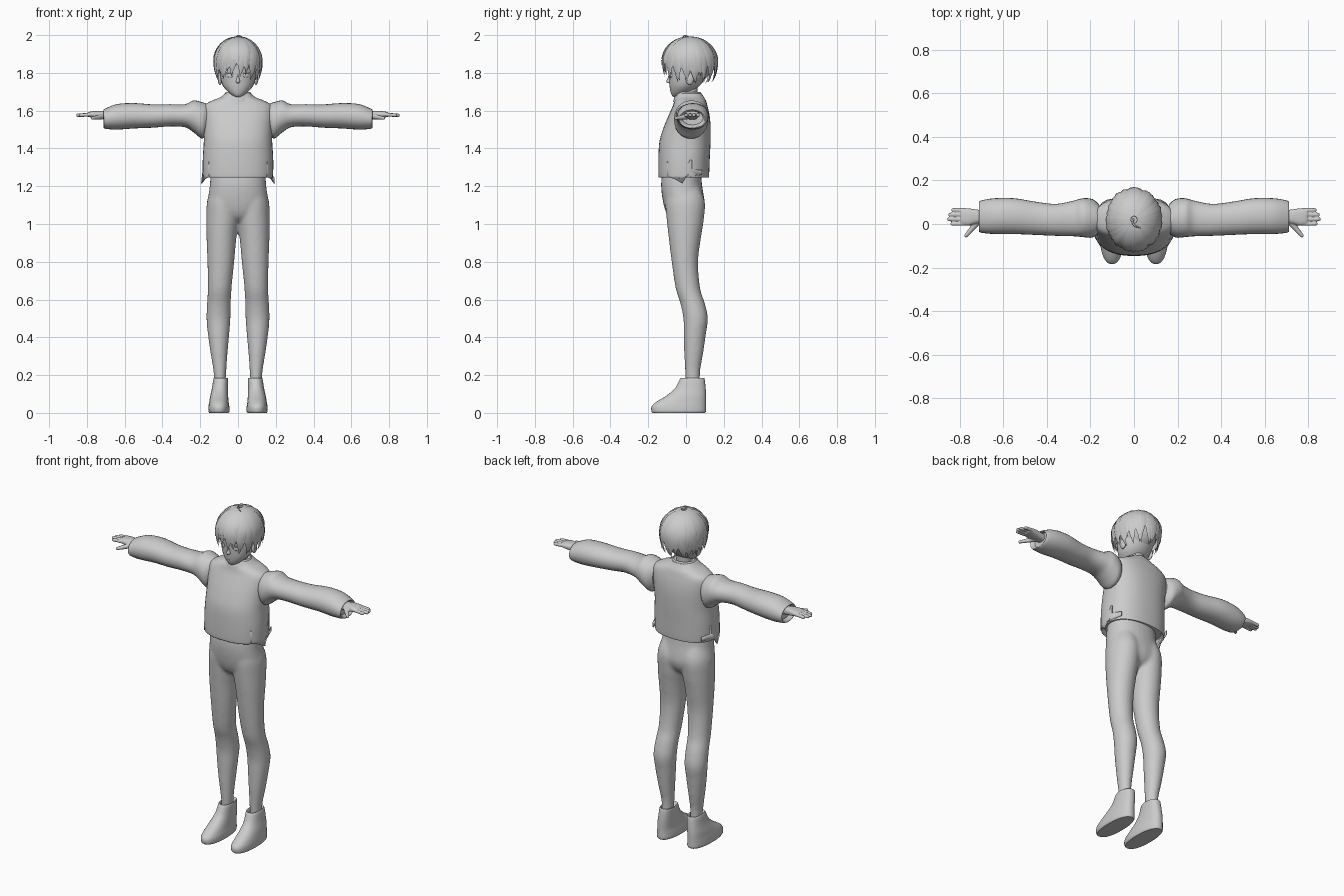
import bpy, bmesh, math, random
from mathutils import Vector, Matrix

random.seed(4)
cube = bpy.data.objects.get("Cube")
if cube:
    bpy.data.objects.remove(cube)

grey = bpy.data.materials.new("plain grey")
grey.use_nodes = True
grey.diffuse_color = (0.6, 0.6, 0.6, 1)
grey.node_tree.nodes["Principled BSDF"].inputs["Base Color"].default_value = grey.diffuse_color


def blend(rows, steps):
    """Catmull-Rom interpolation through a list of rows."""
    out = []
    for i in range(len(rows) - 1):
        p0, p1, p2 = rows[max(i - 1, 0)], rows[i], rows[i + 1]
        p3 = rows[min(i + 2, len(rows) - 1)]
        for k in range(steps):
            t = k / steps
            out.append([b + t / 2 * (c - a + t * (2 * a - 5 * b + 4 * c - d + t * (3 * (b - c) + d - a)))
                        for a, b, c, d in zip(p0, p1, p2, p3)])
    return out + [list(rows[-1])]


def skin(bm, rings, caps=True):
    """Join rings of points with quads."""
    rings = [[bm.verts.new(p) for p in ring] for ring in rings]
    for lower, upper in zip(rings, rings[1:]):
        n = len(lower)
        for i in range(n):
            j = (i + 1) % n
            bm.faces.new((lower[i], lower[j], upper[j], upper[i]))
    if caps:
        bm.faces.new(rings[0][::-1])
        bm.faces.new(rings[-1])


def loft(bm, rows, axis="z", power=2.0, n=28, steps=4):
    """Rows are (position, min a, max a, min b, max b) across the axis."""
    rings = []
    for t, a0, a1, b0, b1 in blend(rows, steps):
        ring = []
        for i in range(n):
            ang = math.tau * i / n
            c, s = math.cos(ang), math.sin(ang)
            a = (a0 + a1) / 2 + (a1 - a0) / 2 * math.copysign(abs(c) ** (2 / power), c)
            b = (b0 + b1) / 2 + (b1 - b0) / 2 * math.copysign(abs(s) ** (2 / power), s)
            ring.append((a, b, t) if axis == "z" else (t, a, b))
        rings.append(ring)
    skin(bm, rings)


def even(rows):
    """Expand (position, half width, min b, max b) rows."""
    return [(t, -w, w, b0, b1) for t, w, b0, b1 in rows]


def ball(bm, centre, radii):
    mat = Matrix.Translation(centre) @ Matrix.Diagonal((*radii, 1))
    bmesh.ops.create_uvsphere(bm, u_segments=24, v_segments=16, radius=1, matrix=mat)


def finish(bm, name, mirror=False, voxel=0, smooth=0, angle=40, thick=0):
    bmesh.ops.recalc_face_normals(bm, faces=bm.faces)
    mesh = bpy.data.meshes.new(name)
    bm.to_mesh(mesh)
    bm.free()
    mesh.materials.append(grey)
    ob = bpy.data.objects.new(name, mesh)
    bpy.context.collection.objects.link(ob)
    bpy.ops.object.select_all(action="DESELECT")
    ob.select_set(True)
    bpy.context.view_layer.objects.active = ob
    bpy.ops.object.shade_smooth_by_angle(angle=math.radians(angle))
    if thick:
        ob.modifiers.new("thickness", "SOLIDIFY").thickness = thick
    if mirror:
        ob.modifiers.new("mirror", "MIRROR").use_clip = False
    if voxel:
        mod = ob.modifiers.new("fuse", "REMESH")
        mod.mode, mod.voxel_size, mod.use_smooth_shade = "VOXEL", voxel, True
        mod = ob.modifiers.new("relax", "SMOOTH")
        mod.iterations = smooth
    return ob


# Legs and hips fused into one smooth surface
bm = bmesh.new()
loft(bm, [(.14, .065, .125, 0, .075), (.22, .062, .13, -.005, .075), (.32, .055, .146, -.01, .092),
          (.42, .046, .16, -.012, .106), (.5, .04, .167, -.014, .116), (.58, .038, .164, -.03, .1),
          (.66, .034, .16, -.055, .075), (.8, .02, .162, -.076, .064), (.93, .008, .167, -.092, .08),
          (1.02, -.005, .168, -.102, .094), (1.12, -.01, .164, -.11, .1), (1.2, .01, .14, -.1, .07)])
hips = bmesh.new()
loft(bm, even([(1.01, .05, -.06, .04), (1.04, .11, -.095, .08), (1.1, .158, -.118, .1),
               (1.2, .15, -.132, .086), (1.29, .143, -.125, .078)]), power=2.2)
hips.free()
finish(bm, "legs", mirror=True, voxel=.009, smooth=8)

# Ankle-high shoes with flat soles
bm = bmesh.new()
loft(bm, [(0, .05, .152, -.176, .1), (.01, .045, .157, -.183, .106), (.035, .046, .156, -.182, .106),
          (.06, .05, .152, -.155, .106), (.09, .052, .147, -.105, .106), (.13, .053, .138, -.058, .104),
          (.18, .053, .13, -.032, .098), (.183, .06, .123, -.025, .09), (.165, .065, .12, -.01, .08)],
     power=2.3)
finish(bm, "shoes", mirror=True)

# Jacket body
bm = bmesh.new()
loft(bm, even([(1.27, .17, -.13, .105), (1.25, .18, -.14, .118), (1.255, .185, -.146, .122),
               (1.35, .186, -.146, .126), (1.44, .181, -.14, .13), (1.52, .183, -.115, .13),
               (1.58, .187, -.09, .124), (1.625, .182, -.07, .114), (1.652, .14, -.062, .106),
               (1.67, .095, -.056, .096), (1.69, .07, -.05, .084)]), power=2.35, n=40)
finish(bm, "jacket", angle=50)

# Collar in two overlapping bands
bm = bmesh.new()
for lift, grow in ((0, .008), (.018, 0)):
    loft(bm, even([(1.645 + lift, .082 + grow, -.06 - grow, .092 + grow),
                   (1.675 + lift, .068 + grow, -.052 - grow, .08 + grow),
                   (1.68 + lift, .062, -.045, .074), (1.66 + lift, .058, -.04, .07)]))
finish(bm, "collar")

# Loose pointed flaps on the jacket sides
bm = bmesh.new()
outline = [(-.1, 1.33), (-.1, 1.25), (-.065, 1.24), (-.02, 1.215), (0, 1.25),
           (.085, 1.26), (.085, 1.285), (.03, 1.29), (.03, 1.34)]
bm.faces.new([bm.verts.new((.19 - 3.5 * y * y + max(0, 1.26 - z) * .15, y, z)) for y, z in outline])
finish(bm, "side_flaps", mirror=True, thick=.006)

# Puffed sleeves with hollow cuffs
bm = bmesh.new()
loft(bm, [(.16, -.04, .09, 1.48, 1.635), (.19, -.062, .114, 1.452, 1.645), (.235, -.06, .118, 1.485, 1.654),
          (.28, -.056, .106, 1.512, 1.634), (.36, -.054, .092, 1.517, 1.634), (.45, -.05, .102, 1.51, 1.633),
          (.55, -.046, .118, 1.506, 1.64), (.64, -.046, .118, 1.5, 1.635), (.7, -.04, .108, 1.504, 1.612),
          (.71, -.032, .098, 1.512, 1.604), (.69, -.02, .09, 1.525, 1.598)], axis="x", power=2.1)
finish(bm, "sleeves", mirror=True)

# Hands: palm, four fingers and thumb fused
bm = bmesh.new()
loft(bm, [(.66, .005, .06, 1.55, 1.59), (.72, .002, .066, 1.555, 1.598), (.765, -.008, .072, 1.562, 1.597),
          (.795, 0, .07, 1.567, 1.592)], axis="x", power=2.6)
for y, tip in ((.001, .842), (.022, .856), (.043, .852), (.064, .838)):
    r = .0092
    loft(bm, [(.77, y - r, y + r, 1.58 - r, 1.58 + r), (tip - .01, y - r, y + r, 1.576 - r, 1.576 + r),
              (tip, y - r / 3, y + r / 3, 1.575 - r / 3, 1.575 + r / 3)], axis="x", n=12)
for k in range(9):
    t = k / 8
    ball(bm, Vector((.715, .012, 1.57)).lerp(Vector((.77, -.053, 1.56)), t), [.016 - .007 * t] * 3)
finish(bm, "hands", mirror=True, voxel=.0035, smooth=3)

# Neck and head
bm = bmesh.new()
loft(bm, even([(1.62, .05, -.035, .065), (1.7, .044, -.03, .06), (1.78, .045, -.03, .07)]))
finish(bm, "neck")
bm = bmesh.new()
loft(bm, even([(1.672, .012, -.064, -.03), (1.68, .028, -.074, -.01), (1.7, .054, -.082, .03),
               (1.73, .079, -.087, .07), (1.77, .092, -.09, .1), (1.81, .097, -.092, .118),
               (1.87, .1, -.095, .13), (1.92, .085, -.075, .12), (1.96, .05, -.03, .08)]), power=2.05)
finish(bm, "head")
bm = bmesh.new()
loft(bm, even([(1.744, .004, -.086, -.07), (1.752, .012, -.104, -.07), (1.775, .007, -.096, -.07),
               (1.805, .004, -.09, -.07)]), n=12)
finish(bm, "nose", angle=60)
bm = bmesh.new()
ball(bm, (.095, .02, 1.77), (.012, .022, .034))
finish(bm, "ears", mirror=True)

# Eyes, brows and mouth as thin plates
for name, centre, radii in (("eyes", (.043, -.0815, 1.787), (.018, .004, .012)),
                            ("upper_lashes", (.044, -.083, 1.8), (.021, .004, .003)),
                            ("brows", (.045, -.083, 1.825), (.022, .004, .003))):
    bm = bmesh.new()
    ball(bm, (0, 0, 0), radii)
    bm.transform(Matrix.Translation(centre) @ Matrix.Rotation(math.radians(24), 4, "Z"))
    finish(bm, name, mirror=True)
bm = bmesh.new()
ball(bm, (0, -.0805, 1.706), (.014, .004, .003))
finish(bm, "mouth")

# Hair cap, trimmed along the hairline
bm = bmesh.new()
ball(bm, (0, .02, 1.862), (.112, .128, .12))
trim = [f for f in bm.faces
        if f.calc_center_median().z < (1.87 if f.calc_center_median().y < -.01 else 1.75)]
bmesh.ops.delete(bm, geom=trim, context="FACES")
finish(bm, "hair_cap", thick=.006)


def lock(bm, azimuth, reach, width, lift, swirl):
    """One tapering strand that follows the skull from crown to tip."""
    rings = []
    steps = 11
    for k in range(steps + 1):
        s = k / steps
        phi = .12 + s * (reach - .12)
        a = azimuth + swirl * s * s
        rad = math.sin(phi) if phi < math.pi / 2 else 1 - .16 * (phi - math.pi / 2) ** 2
        rad *= 1 + lift * s ** 2
        out = Vector((math.sin(a), -math.cos(a), 0))
        side = Vector((math.cos(a), math.sin(a), 0))
        mid = Vector((out.x * .117 * rad, .02 + out.y * .135 * rad, 1.862 + .125 * math.cos(phi)))
        normal = (out * math.sin(phi) + Vector((0, 0, max(math.cos(phi), 0)))).normalized()
        w = width * (.35 + .65 * math.sin(math.pi * min(s * .8 + .1, 1))) * min(1, 3 * (1 - s) + .03)
        rings.append([mid - side * w, mid + normal * w * .4, mid + side * w, mid - normal * w * .25])
    skin(bm, rings)


# Layered hair strands: short fringe in front, longer at the sides and nape
bm = bmesh.new()
for layer, count in enumerate((26, 22, 15)):
    for i in range(count):
        az = math.tau * (i + .5 * (layer % 2)) / count + random.uniform(-.06, .06)
        front = max(0, math.cos(az))
        reach = 2.72 - .52 * front ** 2 - .32 * layer + random.uniform(-.16, .1)
        lock(bm, az, reach, random.uniform(.021, .029), .03 + .025 * layer + random.uniform(0, .06),
             random.uniform(-.25, .25))
finish(bm, "hair_strands", angle=50)

# Stray curl on the crown
curve = bpy.data.curves.new("crown_curl", "CURVE")
curve.dimensions = "3D"
curve.bevel_depth = .005
curve.materials.append(grey)
spline = curve.splines.new("NURBS")
path = [(0, .03, 1.97), (-.01, .01, 1.995), (0, -.01, 1.998), (.02, -.015, 1.994), (.035, -.02, 1.98)]
spline.points.add(len(path) - 1)
for point, co in zip(spline.points, path):
    point.co = (*co, 1)
    point.radius = 1 - .8 * abs(co[0]) / .035
spline.use_endpoint_u = True
bpy.context.collection.objects.link(bpy.data.objects.new("crown_curl", curve))
